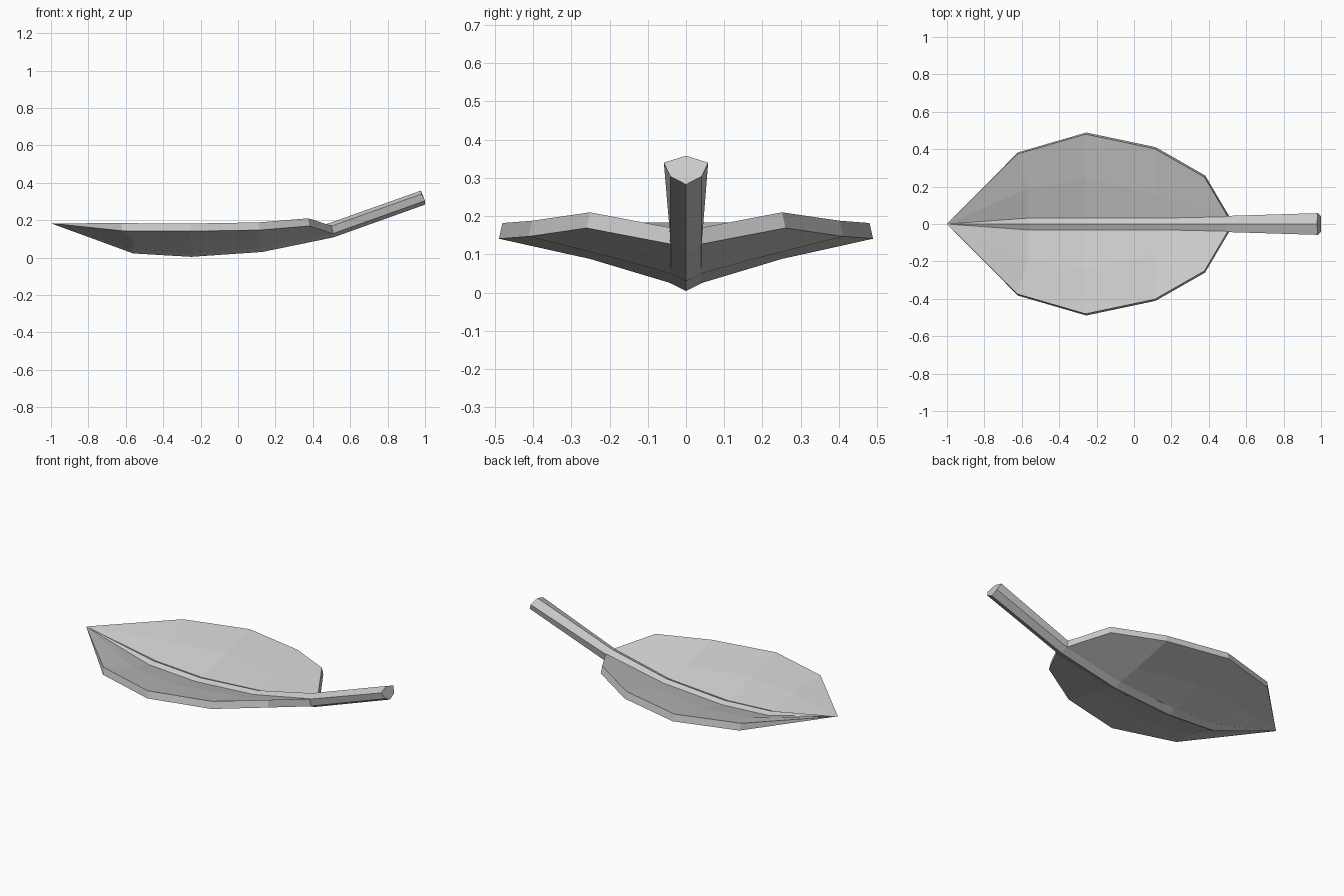
import bpy, bmesh

cube = bpy.data.objects.get("Cube")
if cube:
    bpy.data.objects.remove(cube, do_unlink=True)

grey = bpy.data.materials.new("light_grey")
grey.use_nodes = True
grey.diffuse_color = (0.6, 0.6, 0.6, 1)
grey.node_tree.nodes["Principled BSDF"].inputs["Base Color"].default_value = (0.6, 0.6, 0.6, 1)


def loft(name, tip, sections):
    """Skin closed cross-sections, starting from a pointed tip."""
    bm = bmesh.new()
    point = bm.verts.new(tip)
    rings = [[bm.verts.new(p) for p in s] for s in sections]
    n = len(rings[0])
    for i in range(n):
        j = (i + 1) % n
        bm.faces.new((point, rings[0][i], rings[0][j]))
        for a, b in zip(rings, rings[1:]):
            bm.faces.new((a[i], b[i], b[j], a[j]))
    bm.faces.new(rings[-1])
    bmesh.ops.remove_doubles(bm, verts=bm.verts, dist=0.0005)
    bmesh.ops.recalc_face_normals(bm, faces=bm.faces)
    mesh = bpy.data.meshes.new(name)
    bm.to_mesh(mesh)
    bm.free()
    mesh.materials.append(grey)
    obj = bpy.data.objects.new(name, mesh)
    bpy.context.collection.objects.link(obj)
    return obj


TIP = (-1, 0, 0.183)

# Midrib and stem: six-sided tube; x, keel height, half width, lean of the cut
rib = [(-0.56, 0.022, 0.042, 0), (-0.25, 0.004, 0.042, 0), (0.13, 0.03, 0.042, 0),
       (0.51, 0.108, 0.043, 0.025), (1.0, 0.283, 0.058, 0.022)]


def rib_section(x, z, w, lean):
    low = min(w, 0.041)
    return [(x, 0, z), (x, low, z + 0.021), (x - lean * 0.8, w, z + 0.057),
            (x - lean, 0, z + 0.075), (x - lean * 0.8, -w, z + 0.057), (x, -low, z + 0.021)]


loft("midrib_and_stem", TIP, [rib_section(*r) for r in rib])

# Blade halves: inner, fold and rim points of the underside at each station
blade = [((-0.56, 0.04, 0.043), (-0.56, 0.2, 0.09), (-0.62, 0.383, 0.143)),
         ((-0.255, 0.04, 0.025), (-0.255, 0.25, 0.088), (-0.255, 0.489, 0.141)),
         ((0.13, 0.04, 0.05), (0.12, 0.165, 0.085), (0.115, 0.411, 0.147)),
         ((0.51, 0.04, 0.127), (0.51, 0.04, 0.127), (0.38, 0.26, 0.169))]


def blade_section(points, side):
    under = [(x, side * y, z) for x, y, z in points]
    top = [(x - 0.004, side * (y - 0.009), z + 0.041) for x, y, z in points]
    return under + top[::-1]


for name, side in (("left_blade", 1), ("right_blade", -1)):
    obj = loft(name, TIP, [blade_section(s, side) for s in blade])
    obj.name = "back_blade" if side > 0 else "front_blade"
